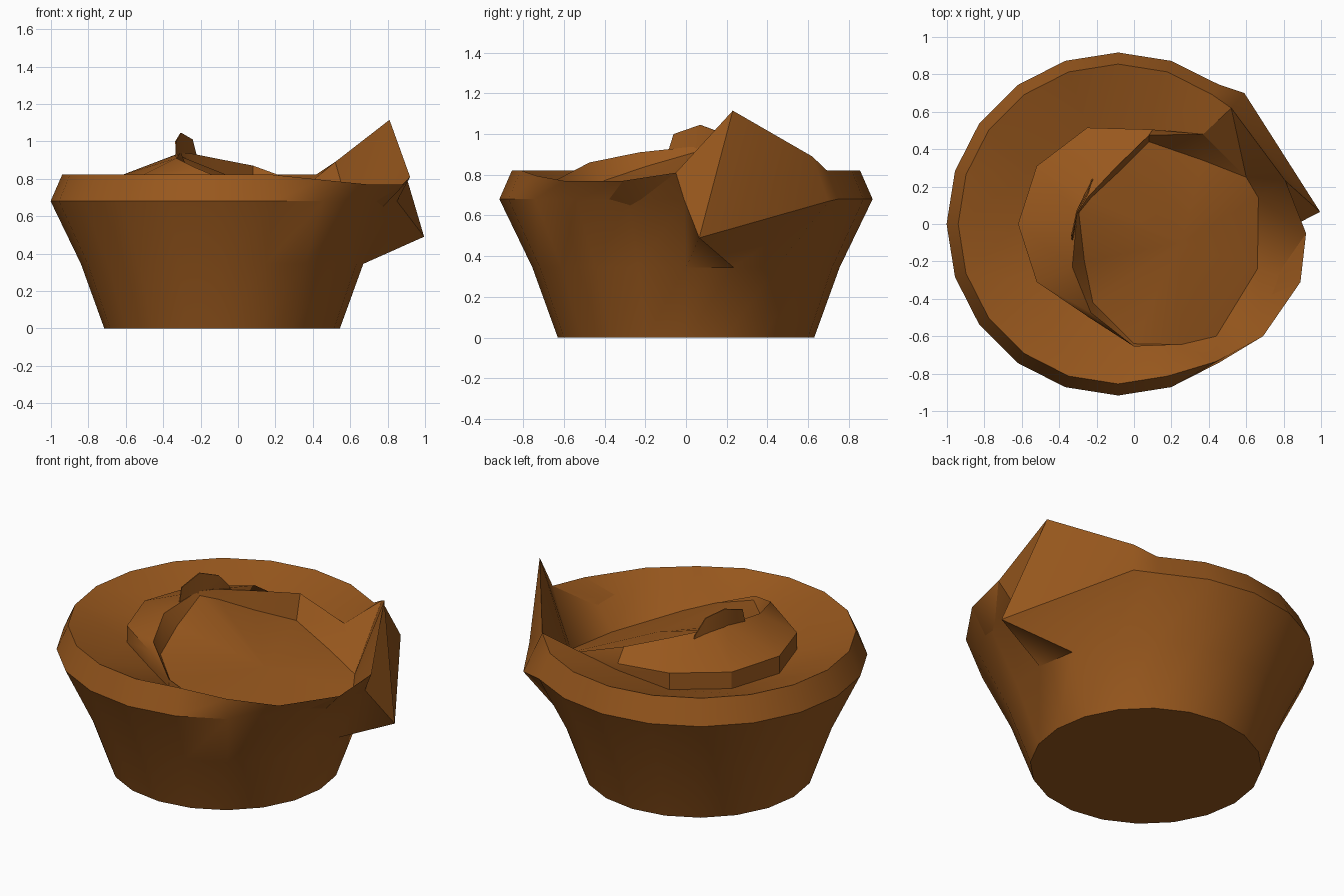
import bpy, bmesh, math
from mathutils import Vector

if "Cube" in bpy.data.objects:
    bpy.data.objects.remove(bpy.data.objects["Cube"])

brown = bpy.data.materials.new("baked_brown")
brown.diffuse_color = (0.315, 0.097, 0.0125, 1)
brown.use_nodes = True
brown.node_tree.nodes["Principled BSDF"].inputs["Base Color"].default_value = brown.diffuse_color
CX = -0.085


def finish(bm, name, angle=30, up=None):
    bmesh.ops.remove_doubles(bm, verts=bm.verts, dist=0.0005)
    bmesh.ops.recalc_face_normals(bm, faces=bm.faces)
    bm.normal_update()
    # open shells: make sure the surface looks upward overall
    if up and sum(f.normal.z * f.calc_area() for f in bm.faces) < 0:
        bmesh.ops.reverse_faces(bm, faces=bm.faces)
    me = bpy.data.meshes.new(name)
    bm.to_mesh(me)
    bm.free()
    me.materials.append(brown)
    ob = bpy.data.objects.new(name, me)
    bpy.context.collection.objects.link(ob)
    bpy.ops.object.select_all(action='DESELECT')
    ob.select_set(True)
    bpy.context.view_layer.objects.active = ob
    bpy.ops.object.shade_smooth_by_angle(angle=math.radians(angle))
    return ob


def face(bm, *vs):
    vs = list(dict.fromkeys(vs))
    if len(vs) > 2:
        bm.faces.new(vs)


def strip(bm, a, b, closed=False):
    n = len(a)
    for i in range(n if closed else n - 1):
        j = (i + 1) % n
        face(bm, a[i], a[j], b[j], b[i])


def stitch(bm, outer, inner):
    """Join two loops of different counts, advancing by angle around the pot axis."""
    ang = lambda v: math.atan2(v.co.y, v.co.x - CX) % math.tau
    a, b = sorted(outer, key=ang), sorted(inner, key=ang)
    i = j = 0
    while i < len(a) or j < len(b):
        na = ang(a[i + 1]) if i + 1 < len(a) else math.tau + (ang(a[0]) if i < len(a) else 99)
        nb = ang(b[j + 1]) if j + 1 < len(b) else math.tau + (ang(b[0]) if j < len(b) else 99)
        va, vb = a[i % len(a)], b[j % len(b)]
        if na <= nb:
            face(bm, va, a[(i + 1) % len(a)], vb)
            i += 1
        else:
            face(bm, va, b[(j + 1) % len(b)], vb)
            j += 1


# filling outline: top edge of the crust, ridge of the cut, foot of the cut
edge = [(.37, .48, .765), (.1, .505, .775), (-.25, .515, .815), (-.52, .31, .815),
        (-.62, 0, .82), (-.52, -.31, .815), (-.24, -.5, .815), (0, -.655, .765)]
ridge = [edge[0], (.08, .475, .87), (-.1, .3, .905), (-.25, .14, .935),
         (-.305, .05, .94), (-.33, -.23, .91), (-.23, -.475, .86), edge[-1]]
foot = [(.37, .34, .66), (.08, .44, .72), (-.08, .28, .80), (-.23, .14, .88),
        (-.295, .06, .915), (-.265, -.2, .84), (-.22, -.42, .765), (0, -.64, .745)]
low = [(.25, -.645, .66), (.44, -.6, .58), (.66, -.24, .53), (.665, .14, .57), (.6, .25, .61)]
# where the inner slope of the pot meets the filling
skirt = [(x, y, .765 if i == 0 else .735 if i == 1 else .716) for i, (x, y, z) in enumerate(edge)]

# pot: 20-sided wall with a few rim points pulled out of shape
mid_pull = {0: (.85, -.01, .68), 1: (.995, .065, .49), 2: (.59, .70, .67), 3: (.455, .745, .68)}
rim_pull = {0: (.92, -.05, .81), 1: (.81, .23, 1.115), 2: (.52, .62, .89),
            19: (.89, -.31, .77), 18: (.69, -.6, .77), 17: (.44, -.735, .795)}
bm = bmesh.new()
rings = []
for r, z, pull in ((.63, 0, {}), (.755, .345, {}), (.917, .68, mid_pull), (.855, .822, rim_pull)):
    ring = []
    for k in range(20):
        t = math.tau * k / 20
        ring.append(bm.verts.new(pull.get(k, (CX + r * math.cos(t), r * math.sin(t), z))))
    rings.append(ring)
for a, b in zip(rings, rings[1:]):
    strip(bm, a, b, True)
bm.faces.new(rings[0][::-1])
# inner slope from the rim down to the filling
stitch(bm, rings[-1], [bm.verts.new(p) for p in skirt + low])
finish(bm, "pot", 40)

# filling: crust wall, sloping crust top, cut wall and slanted cut floor
bm = bmesh.new()
add = lambda pts: [bm.verts.new(p) for p in pts]
wall = add(skirt)
e, f, lo = add(edge), add(foot), add(low)
wall[0] = e[0]
rg = [e[0]] + add(ridge[1:-1]) + [e[-1]]
strip(bm, wall, e)
strip(bm, e, rg)
strip(bm, rg, f)
face(bm, e[0], f[0], lo[-1])
face(bm, e[-1], lo[0], f[-1])
face(bm, wall[-1], lo[0], e[-1])
centre = bm.verts.new((.25, -.1, .695))
loop = f + lo
for i, v in enumerate(loop):
    face(bm, v, loop[(i + 1) % len(loop)], centre)
finish(bm, "filling", 32, up=True)

# flap: thin curled piece standing on the ridge
bm = bmesh.new()
bottom = [(-.22, .24, .905), (-.25, .18, .91), (-.3, .07, .925), (-.33, -.085, .92)]
top = [(-.225, .235, .93), (-.245, .165, 1.01), (-.305, .07, 1.045), (-.333, -.06, 1.0)]
sides = []
for s in (-.003, .003):
    off = Vector((s, -s * .4, 0))
    sides.append([[bm.verts.new(Vector(p) + off) for p in row] for row in (bottom, top)])
(b0, t0), (b1, t1) = sides
strip(bm, b0, t0)
strip(bm, t1, b1)
strip(bm, t0, t1)
strip(bm, b1, b0)
for i in (0, 3):
    face(bm, b0[i], t0[i], t1[i], b1[i])
finish(bm, "flap")
